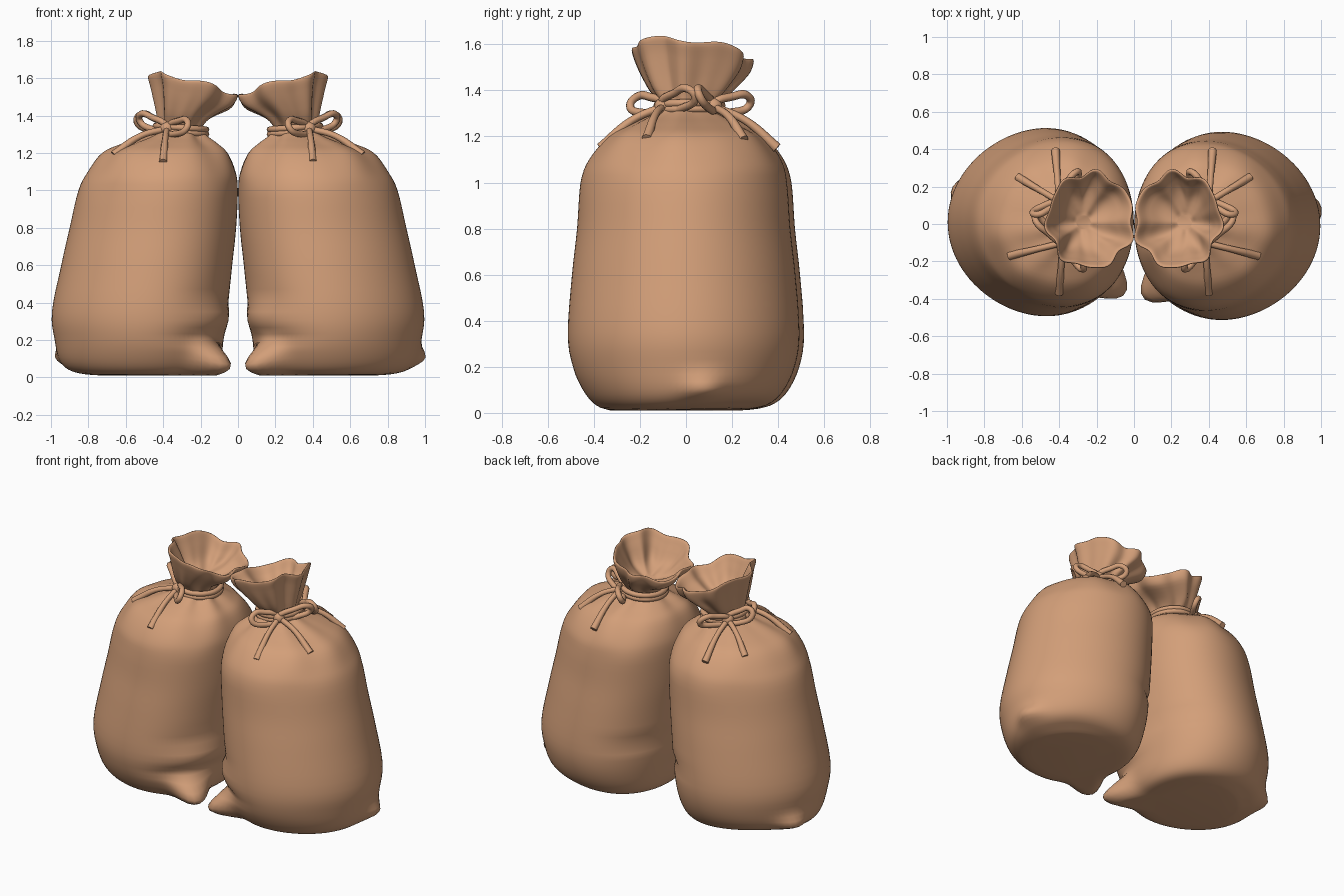
import bpy, bmesh, math
from mathutils import Vector

cube = bpy.data.objects.get("Cube")
if cube:
    bpy.data.objects.remove(cube, do_unlink=True)

burlap = bpy.data.materials.new("tan burlap")
burlap.use_nodes = True
tan = (0.65, 0.345, 0.19, 1)
burlap.diffuse_color = tan
burlap.node_tree.nodes["Principled BSDF"].inputs["Base Color"].default_value = tan

# Sack outline: height, centre x, half width, half depth, pleat strength
OUTLINE = [
    (.01, .52, .27, .27, 0), (.022, .52, .37, .36, 0), (.08, .525, .425, .425, 0),
    (.2, .528, .452, .482, 0), (.35, .526, .469, .503, 0), (.6, .488, .457, .485, 0),
    (.8, .455, .445, .463, 0), (1, .427, .426, .448, 0), (1.1, .405, .395, .415, .008),
    (1.2, .385, .335, .335, .02), (1.25, .358, .25, .25, .045), (1.29, .33, .165, .17, .06),
    (1.33, .31, .115, .12, .06), (1.4, .29, .137, .175, .07), (1.49, .245, .205, .235, .06),
    (1.55, .235, .232, .256, .055), (1.558, .235, .219, .243, .055), (1.5, .245, .18, .205, .07),
    (1.43, .26, .12, .14, .09), (1.39, .27, .04, .04, 0)]
SEGMENTS, STEPS = 96, 4


def smooth_rows():
    """Catmull-Rom interpolation between the outline rows."""
    rows = [Vector(r) for r in OUTLINE]
    last = len(rows) - 1
    for i in range(last):
        a, b, c, d = (rows[min(max(i + k, 0), last)] for k in (-1, 0, 1, 2))
        for s in range(STEPS):
            t = s / STEPS
            yield (b * 2 + (c - a) * t + (a * 2 - b * 5 + c * 4 - d) * t ** 2
                   + (b * 3 - a - c * 3 + d) * t ** 3) / 2
    yield rows[last]


def bump(angle, z, at, height, wide, tall):
    """Smooth local swelling around an angle and a height."""
    turn = math.remainder(angle - at, math.tau)
    return math.exp(-(turn / wide) ** 2 - ((z - height) / tall) ** 2)


def ramp(z, low, high):
    return min(max((z - low) / (high - low), 0), 1)


def sack_point(row, angle, side, outer_ear):
    z, cx, rx, ry, pleat = row
    # Gathered cloth folds
    fold = 1 + pleat * (math.cos(7 * angle + .4) + .5 * math.cos(10 * angle + 2))
    # Tied corners and creases at the base
    ear = bump(angle, z, -2.45, .09, .24, .085)
    swell = (.165 * ear
             + .055 * bump(angle, z, outer_ear, .1, .2, .06)
             + .035 * bump(angle, z, -2.6, .32, .45, .07)
             - .05 * bump(angle, z, -2.35, .435, .4, .022)
             - .03 * bump(angle, z, -2.4, .215, .5, .025)
             - .02 * bump(angle, z, 2.4, .4, .5, .03))
    # The base lifts slightly at the back outer edge and the front corner droops
    lift = .03 * bump(angle, z, .8, 0, .9, .08) * min(rx / .35, 1) ** 4 - .035 * ear
    # Egg-shaped body, narrower on the outer side
    body = 1 - ramp(z, 1, 1.25)
    egg = .12 * rx * body * math.sin(angle) ** 2
    # Tilted mouth
    t = ramp(z, 1.3, 1.5)
    tilt = t * (.26 * rx * math.cos(angle) - .1 * ry * math.sin(angle))
    wave = t * .012 * math.cos(5 * angle)
    return Vector((cx - egg + (rx * fold + swell) * math.cos(angle),
                   .02 * t - .01 * side * body + (ry * fold + swell) * math.sin(angle),
                   max(z + tilt - wave + lift, .01)))


def finish(name, bm, side):
    for v in bm.verts:
        v.co.x *= side
    bmesh.ops.recalc_face_normals(bm, faces=bm.faces)
    mesh = bpy.data.meshes.new(name)
    bm.to_mesh(mesh)
    bm.free()
    mesh.materials.append(burlap)
    mesh.shade_smooth()
    obj = bpy.data.objects.new(name, mesh)
    bpy.context.collection.objects.link(obj)


def make_sack(name, side, outer_ear):
    bm = bmesh.new()
    rings = [[bm.verts.new(sack_point(row, math.tau * i / SEGMENTS, side, outer_ear))
              for i in range(SEGMENTS)] for row in smooth_rows()]
    for low, high in zip(rings, rings[1:]):
        for i in range(SEGMENTS):
            j = (i + 1) % SEGMENTS
            bm.faces.new((low[i], low[j], high[j], high[i]))
    bm.faces.new(rings[0])
    bm.faces.new(rings[-1])
    finish(name, bm, side)


def cord(name, points, side, radius=.018, closed=False):
    curve = bpy.data.curves.new(name, "CURVE")
    curve.dimensions = "3D"
    curve.bevel_depth = radius
    curve.bevel_resolution = 2
    curve.use_fill_caps = True
    curve.resolution_u = 6
    spline = curve.splines.new("BEZIER")
    spline.bezier_points.add(len(points) - 1)
    spline.use_cyclic_u = closed
    for i, (bp, p) in enumerate(zip(spline.bezier_points, points)):
        bp.co = (p[0] * side, p[1], p[2])
        bp.handle_left_type = bp.handle_right_type = "AUTO"
        # Loose ends flare a little
        bp.radius = 1.35 if not closed and i == len(points) - 1 else 1
    curve.materials.append(burlap)
    obj = bpy.data.objects.new(name, curve)
    bpy.context.collection.objects.link(obj)


def make_bow(label, side, knot, loops, tips):
    knot = Vector(knot)
    bm = bmesh.new()
    bmesh.ops.create_uvsphere(bm, u_segments=16, v_segments=10, radius=.038)
    for v in bm.verts:
        v.co += knot
    finish(label + "_knot", bm, side)
    up = Vector((0, 0, 1))
    for n, end in enumerate(loops):
        out = Vector(end) - knot
        across = out.cross(up).normalized() * .015
        cord(f"{label}_loop_{n}", [knot, knot + out * .5 + up * .04 + across,
             knot + out * .85 + up * .04 + across, knot + out - across * .3,
             knot + out * .6 - up * .03 - across], side, closed=True)
    for n, tip in enumerate(tips):
        tip = Vector(tip)
        cord(f"{label}_end_{n}", [knot, knot.lerp(tip, .5) + up * .03, tip], side, .017)


for label, side, outer_ear in (("left", 1, .2), ("right", -1, .38)):
    make_sack(label + "_sack", side, outer_ear)
    # Cord wound twice around the neck
    for n, z in enumerate((1.31, 1.335)):
        ring = [(.305 + .135 * math.cos(a), .015 + .14 * math.sin(a), z + .01 * math.cos(a))
                for a in (math.tau * k / 12 for k in range(12))]
        cord(f"{label}_neck_cord_{n}", ring, side, .017, True)
    # Two bows on the outer side of the neck
    make_bow(label + "_back_bow", side, (.4, .12, 1.33),
             [(.3, .28, 1.34), (.54, .055, 1.375)],
             [(.42, .395, 1.15), (.62, .25, 1.185)])
    make_bow(label + "_front_bow", side, (.38, -.1, 1.33),
             [(.27, -.24, 1.335), (.53, .035, 1.375)],
             [(.4, -.37, 1.15), (.665, -.17, 1.19)])
